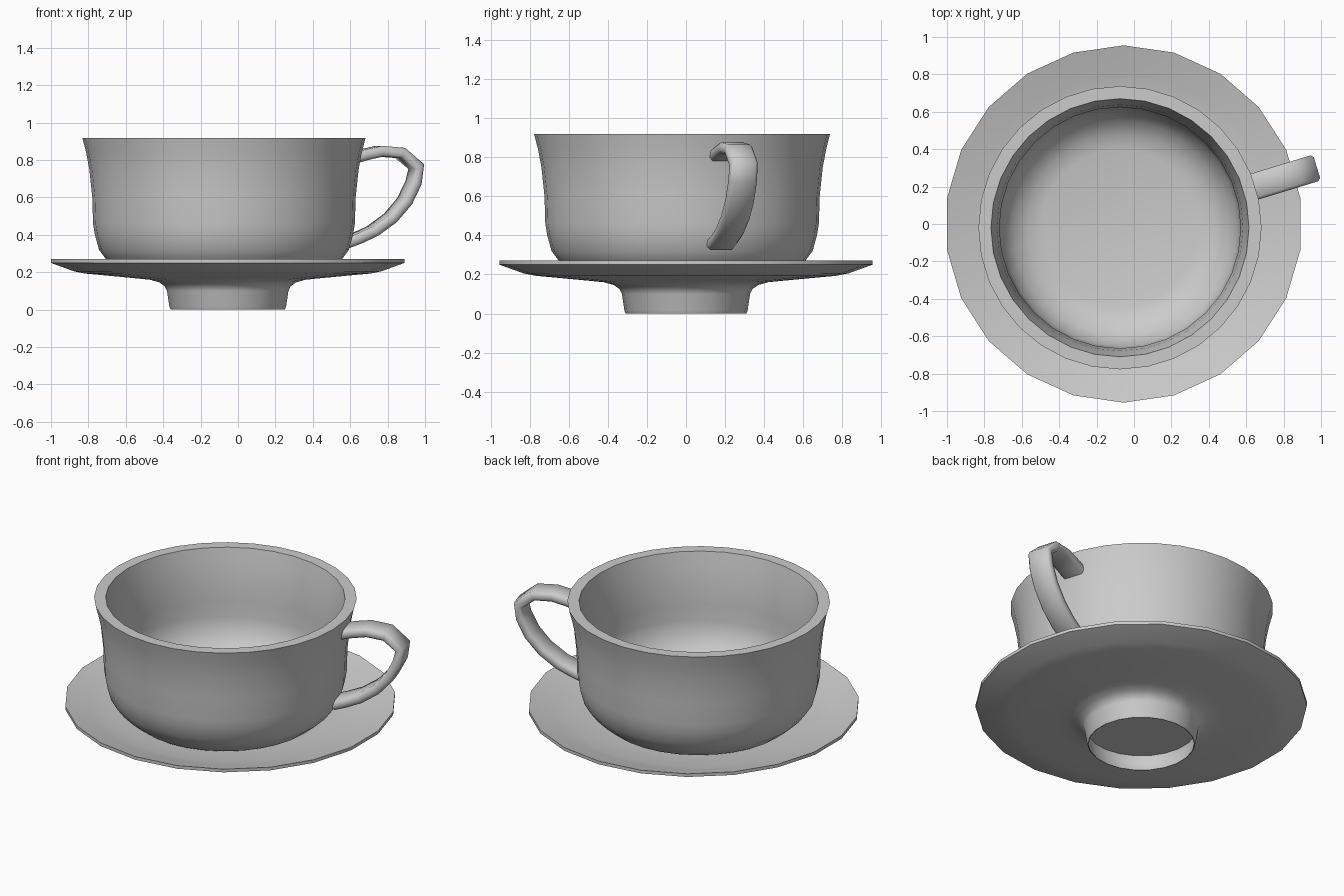
import bpy, bmesh, math
from mathutils import Vector

if "Cube" in bpy.data.objects:
    bpy.data.objects.remove(bpy.data.objects["Cube"])


def finish(bm, name, loc, angle):
    bmesh.ops.remove_doubles(bm, verts=bm.verts, dist=1e-5)
    bmesh.ops.recalc_face_normals(bm, faces=bm.faces)
    mesh = bpy.data.meshes.new(name)
    bm.to_mesh(mesh)
    bm.free()
    obj = bpy.data.objects.new(name, mesh)
    bpy.context.collection.objects.link(obj)
    obj.location = loc
    bpy.ops.object.select_all(action='DESELECT')
    obj.select_set(True)
    bpy.context.view_layer.objects.active = obj
    bpy.ops.object.shade_smooth_by_angle(angle=math.radians(angle))
    return obj


def lathe(name, profile, sides, loc, angle):
    """Revolve a (radius, z) profile, first vertex column on +y."""
    bm = bmesh.new()
    rings = []
    for i in range(sides):
        a = math.pi / 2 + 2 * math.pi * i / sides
        rings.append([bm.verts.new((r * math.cos(a), r * math.sin(a), z)) for r, z in profile])
    for i in range(sides):
        a, b = rings[i], rings[(i + 1) % sides]
        for j in range(len(profile) - 1):
            bm.faces.new((a[j], b[j], b[j + 1], a[j + 1]))
    bmesh.ops.dissolve_degenerate(bm, dist=1e-5, edges=bm.edges)
    return finish(bm, name, loc, angle)


# Saucer: faceted plate on a hollow foot ring with a thin wall
lathe("saucer", [
    (0, 0.175), (0.50, 0.18), (0.72, 0.206), (0.80, 0.225), (0.955, 0.27),
    (0.955, 0.25), (0.83, 0.205), (0.77, 0.193), (0.65, 0.182), (0.50, 0.168), (0.42, 0.16),
    (0.37, 0.146), (0.34, 0.125), (0.328, 0.10), (0.315, 0.015), (0.308, 0.0),
    (0.304, 0.0), (0.311, 0.015), (0.324, 0.10), (0.32, 0.105), (0, 0.105)],
    22, (-0.055, 0, 0), 50)

# Cup: flared bowl with a flat rim
CUP = Vector((-0.075, -0.02, 0))
lathe("cup", [
    (0, 0.183), (0.50, 0.183), (0.55, 0.198), (0.625, 0.262), (0.668, 0.32), (0.69, 0.40),
    (0.70, 0.46), (0.704, 0.6), (0.72, 0.75), (0.737, 0.84), (0.757, 0.918),
    (0.69, 0.918), (0.672, 0.83), (0.658, 0.74), (0.645, 0.6), (0.645, 0.5), (0.63, 0.41),
    (0.575, 0.33), (0.50, 0.28), (0.42, 0.262), (0, 0.25)], 32, CUP, 40)

# Handle: rounded strap swept along a loop in the radial plane
path = [Vector(p) for p in [
    (0.70, 0.805), (0.78, 0.828), (0.87, 0.847), (0.985, 0.838), (1.075, 0.765),
    (1.06, 0.68), (1.01, 0.58), (0.93, 0.49), (0.83, 0.42), (0.74, 0.38), (0.67, 0.355)]]
w, t = 0.072, 0.029
section = [(-w, -t * .5), (-w * .8, -t), (w * .8, -t), (w, -t * .5),
           (w, t * .5), (w * .8, t), (-w * .8, t), (-w, t * .5)]
bm = bmesh.new()
rings = []
for i, p in enumerate(path):
    d = (path[min(i + 1, len(path) - 1)] - path[max(i - 1, 0)]).normalized()
    n = Vector((-d.y, d.x))
    rings.append([bm.verts.new((p.x + n.x * v, u, p.y + n.y * v)) for u, v in section])
for a, b in zip(rings, rings[1:]):
    for j in range(8):
        k = (j + 1) % 8
        bm.faces.new((a[j], a[k], b[k], b[j]))
bm.faces.new(rings[0])
bm.faces.new(rings[-1])
handle = finish(bm, "handle", CUP, 50)
handle.rotation_euler.z = math.radians(17)
